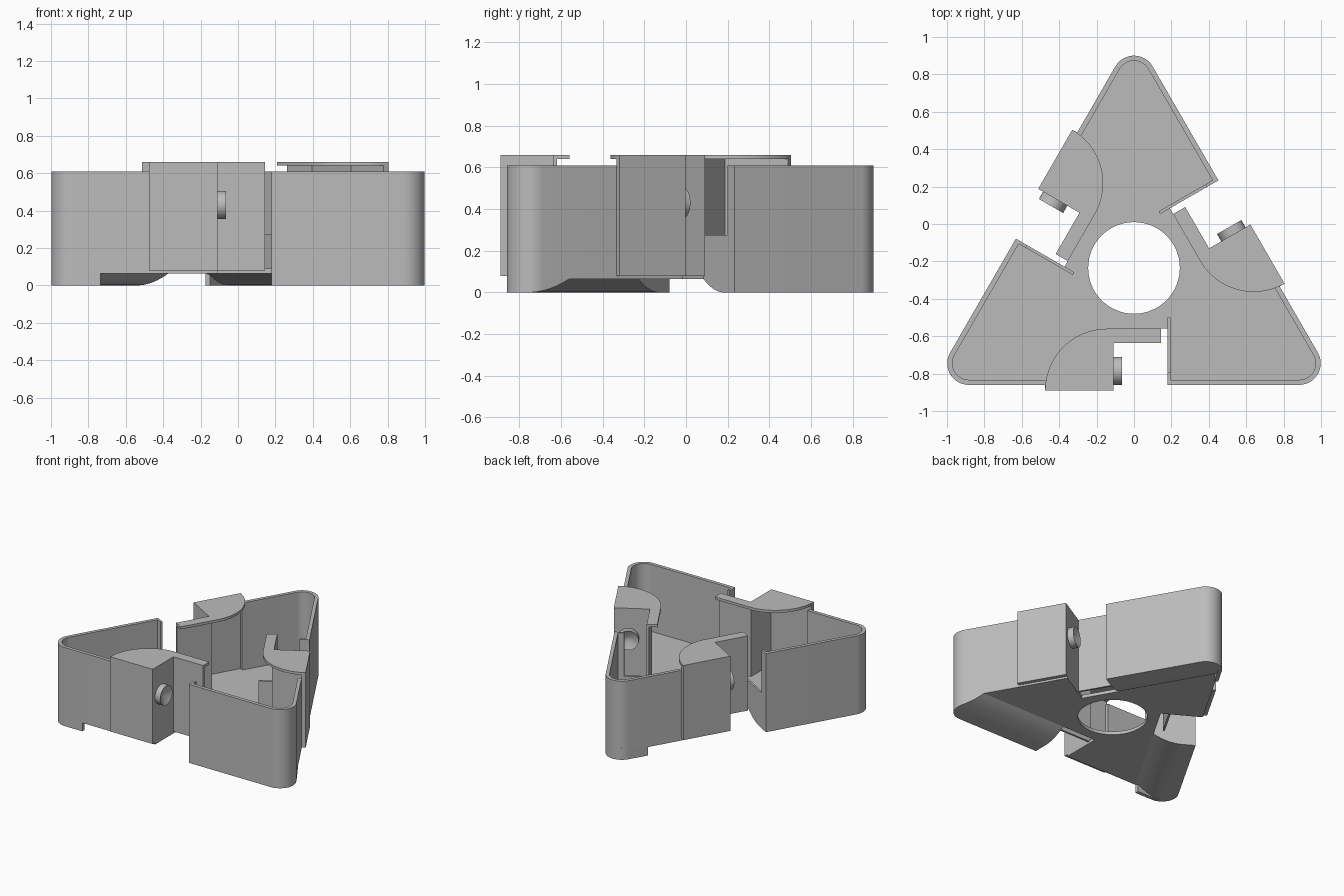
import bpy, bmesh, math
from mathutils import Matrix, Vector

cube = bpy.data.objects.get("Cube")
if cube:
    bpy.data.objects.remove(cube, do_unlink=True)

grey = bpy.data.materials.new("plain grey")
grey.use_nodes = True
grey.diffuse_color = (0.5, 0.5, 0.5, 1)
grey.node_tree.nodes["Principled BSDF"].inputs["Base Color"].default_value = (0.5, 0.5, 0.5, 1)

# Main sizes; the plan is worked out around the centre of the triangle
CENTRE = Vector((0, -0.235, 0))
INRADIUS, CORNER_R, WALL = 0.625, 0.115, 0.027
ARC_Y = CORNER_R - INRADIUS
ARC_X = -ARC_Y * math.sqrt(3)
FLOOR_Z, FLOOR_TOP, WALL_TOP = 0.065, 0.09, 0.61
GAP_L, GAP_R, GAP_Y = -0.11, 0.18, -0.325
NAMES = ("right", "back", "left")


def turn(k):
    return Matrix.Rotation(math.radians(120 * k), 4, 'Z')


def spin(p, k=1):
    v = turn(k) @ Vector((p[0], p[1], 0))
    return (v.x, v.y)


def finish(name, bm, k=0):
    bmesh.ops.recalc_face_normals(bm, faces=bm.faces)
    mesh = bpy.data.meshes.new(name)
    bm.to_mesh(mesh)
    bm.free()
    mesh.transform(Matrix.Translation(CENTRE) @ turn(k))
    mesh.materials.append(grey)
    obj = bpy.data.objects.new(name, mesh)
    bpy.context.collection.objects.link(obj)
    bpy.ops.object.select_all(action='DESELECT')
    obj.select_set(True)
    bpy.context.view_layer.objects.active = obj
    bpy.ops.object.shade_smooth_by_angle(angle=math.radians(30))
    return obj


def prism(name, loops, z0, z1, k=0):
    """Extrude a plan outline, with optional holes, from z0 to z1."""
    bm = bmesh.new()
    for pts in loops:
        vs = [bm.verts.new((x, y, z0)) for x, y in pts]
        for a, b in zip(vs, vs[1:] + vs[:1]):
            bm.edges.new((a, b))
    bmesh.ops.triangle_fill(bm, edges=bm.edges[:], use_beauty=True)
    new = bmesh.ops.extrude_face_region(bm, geom=bm.faces[:])["geom"]
    bmesh.ops.translate(bm, vec=(0, 0, z1 - z0),
                        verts=[v for v in new if isinstance(v, bmesh.types.BMVert)])
    return finish(name, bm, k)


def box(name, x0, x1, y0, y1, z0, z1, k):
    return prism(name, [[(x0, y0), (x1, y0), (x1, y1), (x0, y1)]], z0, z1, k)


def arc(cx, cy, r, a0, a1, n):
    angles = [math.radians(a0 + (a1 - a0) * i / n) for i in range(n + 1)]
    return [(cx + r * math.cos(a), cy + r * math.sin(a)) for a in angles]


def corner(r, a0=-90):
    return arc(ARC_X, ARC_Y, r, a0, 30, 16)


# Floor plate with a round hole and three side notches
outline = []
for k in range(3):
    part = [(GAP_R, GAP_Y), (GAP_R, -INRADIUS)] + corner(CORNER_R)
    part += [spin((GAP_L, -INRADIUS)), spin((GAP_L, GAP_Y))]
    outline += [spin(p, k) for p in part]
hole = arc(0, 0, 0.245, 0, 360, 64)[:-1]
prism("floor_plate", [outline, hole], FLOOR_Z, FLOOR_TOP)


def foot(name, k):
    """Corner foot with an underside curving up to the floor."""
    rows = corner(CORNER_R)
    y0 = rows[-1][1]
    for i in range(1, 9):
        y = y0 + (GAP_Y - y0) * i / 8
        rows.append((rows[16][0] - (y - y0) / math.sqrt(3), y))
    bm = bmesh.new()
    sections = []
    for x, y in rows:
        t = max(0, (y + 0.525) / 0.2)
        z = min(FLOOR_Z, FLOOR_Z * t * t)
        sections.append([bm.verts.new(c) for c in
                         ((GAP_R, y, z), (x, y, z), (x, y, FLOOR_TOP), (GAP_R, y, FLOOR_TOP))])
    for a, b in zip(sections, sections[1:]):
        for i in range(4):
            j = (i + 1) % 4
            bm.faces.new((a[i], a[j], b[j], b[i]))
    bm.faces.new(sections[0])
    bm.faces.new(sections[-1])
    finish(name, bm, k)


def knob(name, k):
    bm = bmesh.new()
    place = Matrix.Translation((-0.0875, -0.55, 0.43)) @ Matrix.Rotation(math.pi / 2, 4, 'Y')
    bmesh.ops.create_cone(bm, cap_ends=True, segments=32, radius1=0.075, radius2=0.075,
                          depth=0.045, matrix=place)
    # small centre recess on the outer cap
    cap = max(bm.faces, key=lambda f: f.calc_center_median().x)
    bmesh.ops.inset_region(bm, faces=[cap], thickness=0.06)
    bmesh.ops.translate(bm, verts=cap.verts[:], vec=(-0.03, 0, 0))
    finish(name, bm, k)


for k, side in enumerate(NAMES):
    # Corner wall
    inner = INRADIUS - WALL
    path = [(GAP_R, -INRADIUS)] + corner(CORNER_R) + [spin((-0.46, -INRADIUS))]
    back = [(GAP_R, -inner)] + corner(CORNER_R - WALL) + [spin((-0.46, -inner))]
    prism(side + "_corner_wall", [path + back[::-1]], FLOOR_Z, WALL_TOP, k)
    foot(side + "_foot", k)
    if k:
        skirt = corner(CORNER_R, -30) + [spin((-0.735, -INRADIUS))]
        lining = corner(CORNER_R - WALL, -30) + [spin((-0.735, -inner))]
        prism(side + "_skirt", [skirt + lining[::-1]], 0, FLOOR_TOP, k)

    # Wall end: a full-height return and a low partition
    box(side + "_wall_return", GAP_R, GAP_R + 0.016, -INRADIUS, -0.555, FLOOR_Z, WALL_TOP, k)
    box(side + "_low_partition", GAP_R, GAP_R + 0.016, -0.555, -0.265, FLOOR_Z, 0.275, k)

    # Hollow side housing, its arm and overhanging lid
    box(side + "_housing_front", -0.475, GAP_L, -0.655, -0.625, 0.08, 0.65, k)
    box(side + "_housing_side", GAP_L - 0.016, GAP_L, -0.655, -0.4, 0.08, 0.65, k)
    box(side + "_arm_wall", GAP_L - 0.016, 0.145, -0.4, -0.385, 0.08, 0.65, k)
    lid = [(GAP_L, -0.655), (GAP_L, -0.4), (0.145, -0.4), (0.145, GAP_Y)]
    lid += arc(-0.145, -0.655, 0.33, 90, 180, 20)
    prism(side + "_housing_lid", [lid], 0.64, 0.66, k)
    knob(side + "_knob", k)
